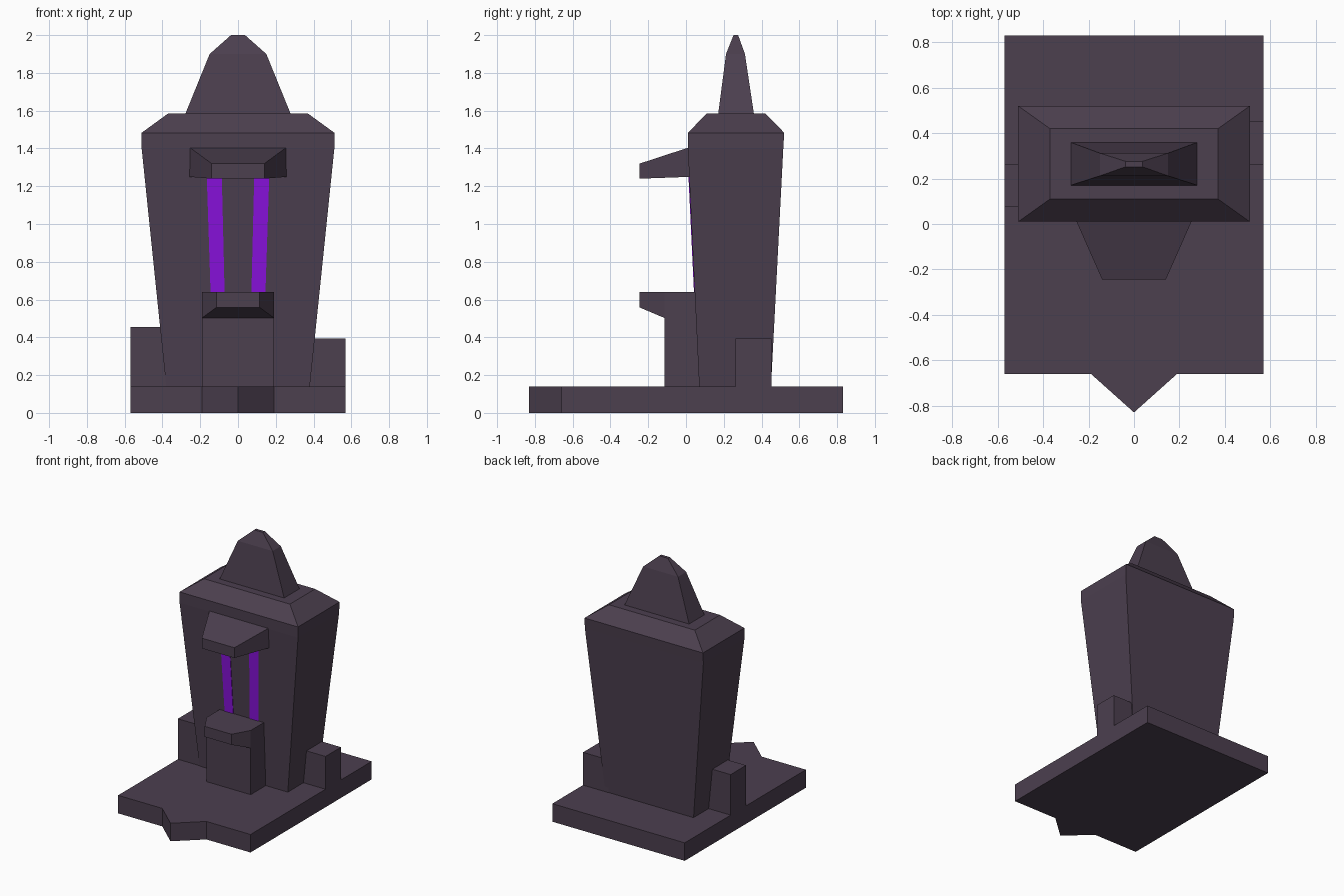
import bpy, bmesh

if "Cube" in bpy.data.objects:
    bpy.data.objects.remove(bpy.data.objects["Cube"])


def material(name, color):
    m = bpy.data.materials.new(name)
    m.diffuse_color = (*color, 1)
    m.use_nodes = True
    m.node_tree.nodes["Principled BSDF"].inputs["Base Color"].default_value = m.diffuse_color
    return m


STONE = material("dark_stone", (0.072, 0.05, 0.078))
GLOW = material("violet_glow", (0.25, 0.006, 0.72))


def loft(name, rings, mat=STONE):
    """Closed solid skinned through rings of equal point count."""
    bm = bmesh.new()
    vs = [[bm.verts.new(p) for p in r] for r in rings]
    n = len(vs[0])
    bm.faces.new(vs[0])
    bm.faces.new(vs[-1])
    for a, b in zip(vs, vs[1:]):
        for i in range(n):
            j = (i + 1) % n
            bm.faces.new((a[i], a[j], b[j], b[i]))
    bmesh.ops.recalc_face_normals(bm, faces=bm.faces)
    me = bpy.data.meshes.new(name)
    bm.to_mesh(me)
    bm.free()
    me.materials.append(mat)
    ob = bpy.data.objects.new(name, me)
    bpy.context.collection.objects.link(ob)
    return ob


def level(z, x0, x1, y0, y1):
    """Horizontal rectangle."""
    return [(x0, y0, z), (x1, y0, z), (x1, y1, z), (x0, y1, z)]


def upright(y, x, z0, z1):
    """Vertical rectangle facing the front, centred on x = 0."""
    return [(-x, y, z0), (x, y, z0), (x, y, z1), (-x, y, z1)]


# base slab with pointed front
outline = [(-0.57, 0.83), (-0.57, -0.66), (-0.19, -0.66), (0, -0.83),
           (0.19, -0.66), (0.57, -0.66), (0.57, 0.83)]
loft("base_slab", [[(x, y, z) for x, y in outline] for z in (0, 0.14)])

# tapered body with bevelled shoulders
loft("body", [level(z, -x, x, y0, y1) for z, x, y0, y1 in (
    (0.14, 0.38, 0.07, 0.45), (1.4, 0.51, 0.01, 0.515),
    (1.483, 0.51, 0.01, 0.52), (1.585, 0.37, 0.11, 0.42))])

# spire on top
loft("spire", [level(z, -x, x, y0, y1) for z, x, y0, y1 in (
    (1.58, 0.28, 0.17, 0.36), (1.9, 0.15, 0.212, 0.312), (2.0, 0.037, 0.252, 0.276))])

# canopy over the glowing slits
loft("canopy", [upright(0.03, 0.262, 1.25, 1.41), upright(-0.245, 0.14, 1.24, 1.32)])

# altar block and its overhanging lip
loft("altar", [level(0.14, -0.19, 0.19, -0.115, 0.1), level(0.64, -0.19, 0.19, -0.115, 0.1)])
loft("altar_lip", [upright(-0.115, 0.19, 0.503, 0.64), upright(-0.245, 0.115, 0.558, 0.64)])

# uneven side blocks
loft("left_block", [level(z, -0.57, -0.35, 0.075, 0.265) for z in (0.14, 0.455)])
loft("right_block", [level(z, 0.35, 0.57, 0.262, 0.452) for z in (0.14, 0.395)])

# glowing slits following the slope of the front face
for side, s in (("left", -1), ("right", 1)):
    rings = []
    for z, xa, xb in ((0.6, 0.07, 0.144), (1.3, 0.087, 0.167)):
        y = 0.07 - 0.06 * (z - 0.14) / 1.26
        rings.append(level(z, s * xa, s * xb, y - 0.004, y + 0.01))
    loft(side + "_glow_slit", rings, GLOW)
